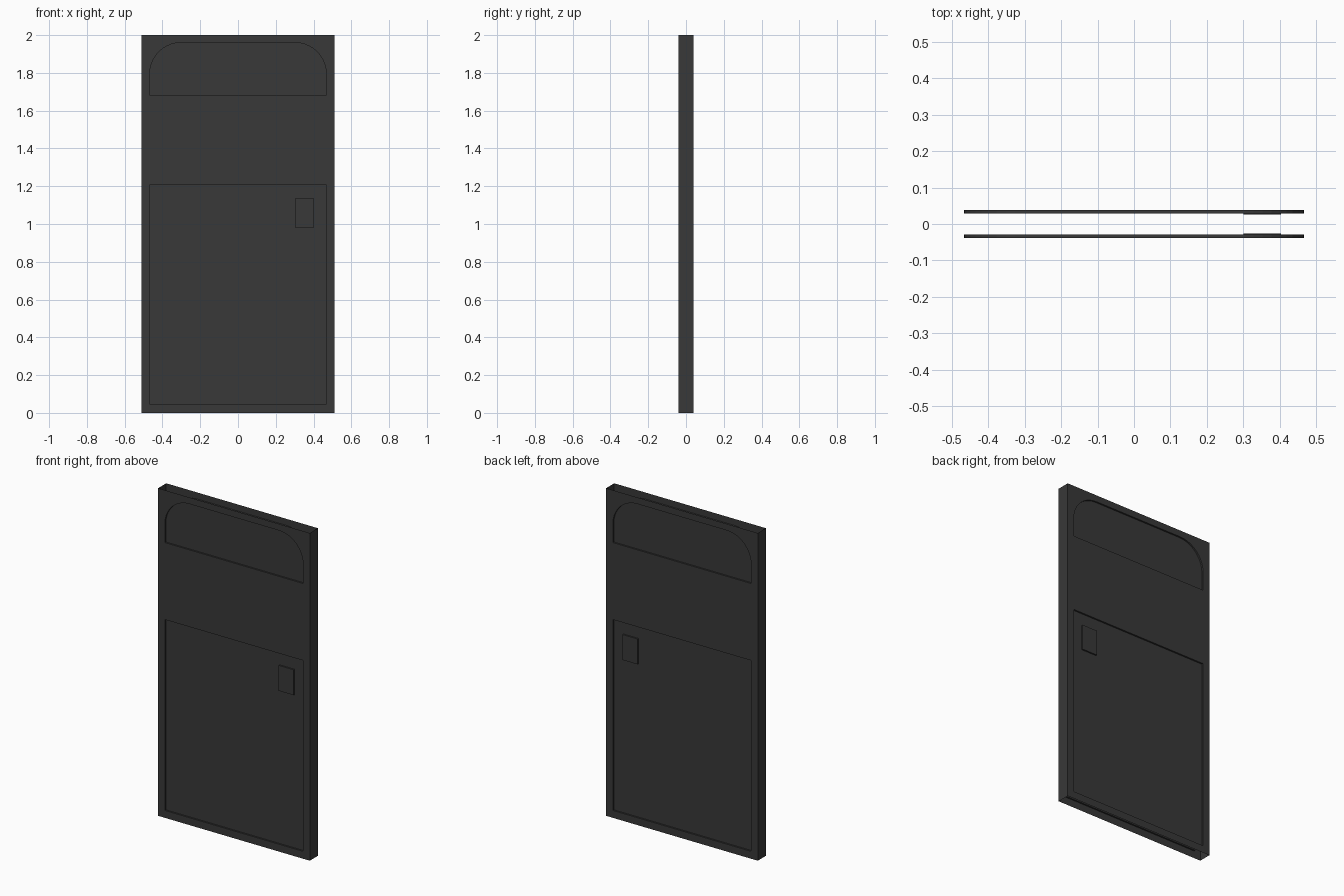
import bpy, bmesh
from math import sin, cos, pi

if "Cube" in bpy.data.objects:
    bpy.data.objects.remove(bpy.data.objects["Cube"])

HALF_W, HEIGHT = 0.512, 2.0
Y_FACE, Y_PANEL = -0.039, -0.029     # front skin and recessed panel depth
PX = 0.467                           # half width of the recesses

mat = bpy.data.materials.new("dark_grey")
mat.diffuse_color = (0.04, 0.04, 0.04, 1)
mat.use_nodes = True
mat.node_tree.nodes["Principled BSDF"].inputs["Base Color"].default_value = mat.diffuse_color


def finish(name, bm):
    """Make an object and mirror it to the back of the door."""
    me = bpy.data.meshes.new(name)
    bm.to_mesh(me)
    bm.free()
    ob = bpy.data.objects.new(name, me)
    bpy.context.collection.objects.link(ob)
    me.materials.append(mat)
    mod = ob.modifiers.new("both_sides", 'MIRROR')
    mod.use_axis = (False, True, False)
    return ob


def window_outline(z0, z1, r, n=10):
    """Rectangle with rounded upper corners."""
    pts = [(-PX, z0), (PX, z0)]
    for cx, start in ((PX - r, 0), (r - PX, pi / 2)):
        for i in range(n + 1):
            a = start + pi / 2 * i / n
            pts.append((cx + r * cos(a), z1 - r + r * sin(a)))
    return pts


# Door skin: front sheet with two recessed panels
bm = bmesh.new()


def ring(pts, y):
    return [bm.verts.new((x, y, z)) for x, z in pts]


def pairs(vs):
    return list(zip(vs, vs[1:] + vs[:1]))


outer = ring([(-HALF_W, 0), (HALF_W, 0), (HALF_W, HEIGHT), (-HALF_W, HEIGHT)], Y_FACE)
panels = [window_outline(1.68, 1.96, 0.165),
          [(-PX, 0.045), (PX, 0.045), (PX, 1.21), (-PX, 1.21)]]
holes = [ring(p, Y_FACE) for p in panels]
edges = [bm.edges.new(p) for vs in [outer] + holes for p in pairs(vs)]
bmesh.ops.triangle_fill(bm, edges=edges, use_beauty=True, normal=(0, -1, 0))

# Recess walls and panel floors
for pts, hole in zip(panels, holes):
    floor = ring(pts, Y_PANEL)
    for (a, b), (c, d) in zip(pairs(hole), pairs(floor)):
        bm.faces.new((a, b, d, c))
    bm.faces.new(floor)

# Side walls; the top and bottom of the shell stay open
for low, high in ((outer[0], outer[3]), (outer[1], outer[2])):
    a = bm.verts.new((low.co.x, 0, 0))
    b = bm.verts.new((low.co.x, 0, HEIGHT))
    bm.faces.new((low, high, b, a))

bmesh.ops.recalc_face_normals(bm, faces=bm.faces)
if sum(f.normal.y * f.calc_area() for f in bm.faces) > 0:
    bmesh.ops.reverse_faces(bm, faces=bm.faces)
finish("door_shell", bm)

# Raised handle plates
bm = bmesh.new()
bmesh.ops.create_cube(bm, size=1)
bmesh.ops.scale(bm, vec=(0.102, 0.012, 0.155), verts=bm.verts)
bmesh.ops.translate(bm, vec=(0.352, -0.032, 1.058), verts=bm.verts)
finish("handle_plate", bm)
